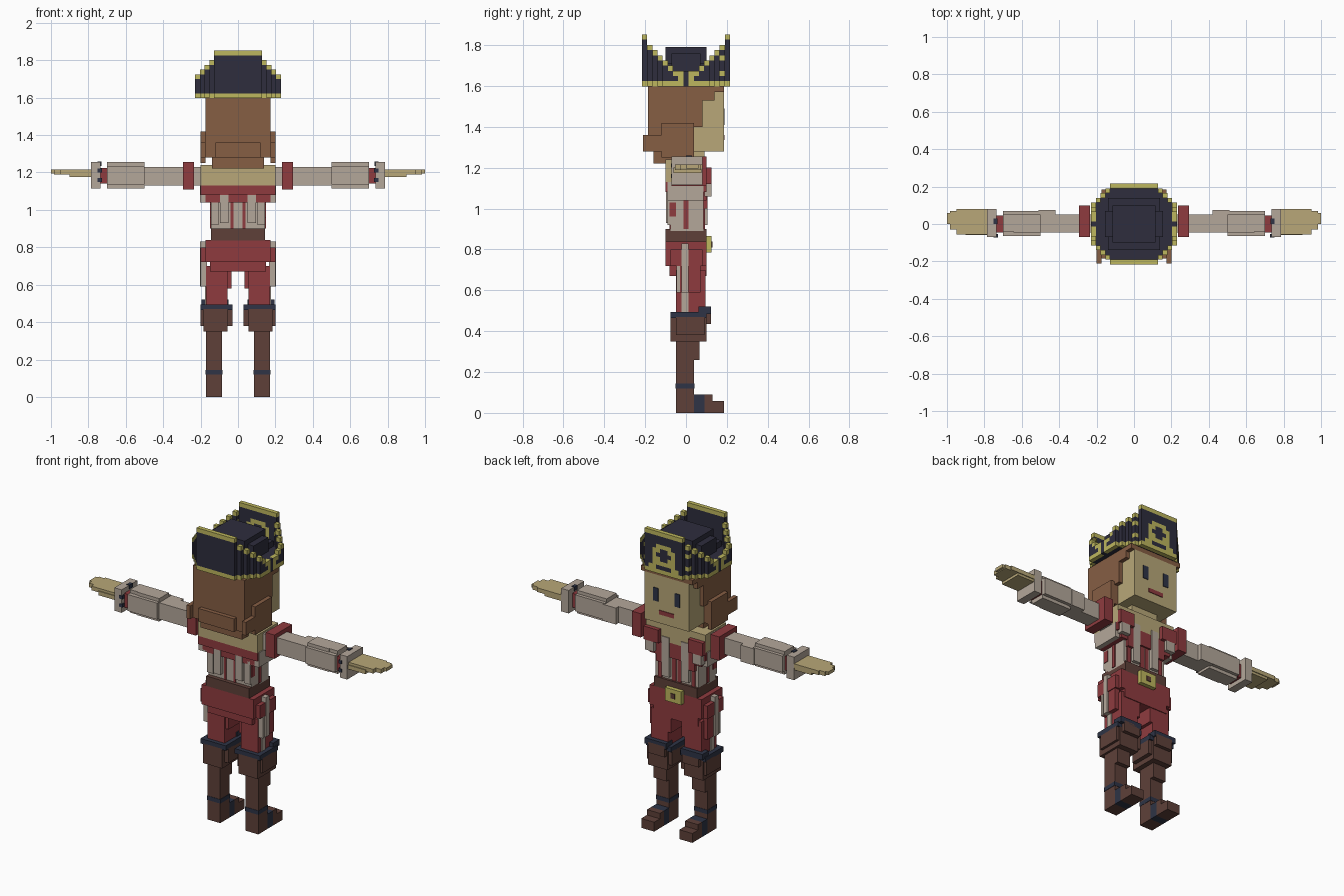
import bpy
import bmesh
from mathutils import Vector

# ---------- materials ----------
def material(name, rgb):
    lin = [((c / 255 + 0.055) / 1.055) ** 2.4 for c in rgb]
    m = bpy.data.materials.new(name)
    m.diffuse_color = (*lin, 1)
    return m

NAVY = material("navy felt", (46, 45, 61))
GOLD = material("gold trim", (190, 183, 94))
HAIR = material("brown hair", (134, 94, 68))
SKIN = material("skin", (184, 167, 120))
LINEN = material("linen", (180, 167, 154))
RED = material("red cloth", (143, 59, 63))
LEATHER = material("dark leather", (94, 64, 57))
BAND = material("blue band", (46, 52, 70))

# ---------- helpers ----------
def finish(name, bm, mats):
    me = bpy.data.meshes.new(name)
    bm.to_mesh(me)
    bm.free()
    for m in mats:
        me.materials.append(m)
    ob = bpy.data.objects.new(name, me)
    bpy.context.collection.objects.link(ob)
    return ob

def part(name, mat, boxes, mirror=False):
    """Boxes are (x0, x1, y0, y1, z0, z1); mirror copies them across x."""
    bm = bmesh.new()
    for x0, x1, y0, y1, z0, z1 in boxes:
        for s in ((1, -1) if mirror else (1,)):
            vs = bmesh.ops.create_cube(bm, size=1)["verts"]
            size = Vector((x1 - x0, y1 - y0, z1 - z0))
            mid = Vector((s * (x0 + x1) / 2, (y0 + y1) / 2, (z0 + z1) / 2))
            for v in vs:
                v.co = v.co * size + mid
    return finish(name, bm, [mat])

def voxels(name, cells, u, origin, mats):
    """Skin a {(i, j, k): material index} grid with its exposed faces."""
    bm = bmesh.new()
    grid = {}
    def vert(p):
        if p not in grid:
            grid[p] = bm.verts.new(origin + Vector(p) * u)
        return grid[p]
    for c, mi in cells.items():
        for a in range(3):
            for s in (0, 1):
                n = list(c)
                n[a] += 1 if s else -1
                if tuple(n) in cells:
                    continue
                b, d = (a + 1) % 3, (a + 2) % 3
                quad = []
                for p, q in ((0, 0), (1, 0), (1, 1), (0, 1)):
                    w = list(c)
                    w[a] += s
                    w[b] += p
                    w[d] += q
                    quad.append(vert(tuple(w)))
                f = bm.faces.new(quad if s else quad[::-1])
                f.material_index = mi
    return finish(name, bm, mats)

# ---------- hat: turned-up brim around a low crown ----------
U = 0.0254
RIM = [3, 3, 3, 4, 5, 6, 7, 8, 10]            # brim height by distance from the side notch
EMBLEM = ["..........", ".##....##.", "..######..", "..##..##..",
          "..#....#..", "..##..##..", "...####..."]

def in_plan(i, j):
    x, y = abs(i - 8.5), abs(j - 8)
    return x < 9 and y < 9 and x + y <= 12.6

hat = {}
for i in range(18):
    for j in range(17):
        if not in_plan(i, j):
            continue
        d = abs(j - 8)
        ring = not all(in_plan(i + a, j + b) for a, b in ((1, 0), (-1, 0), (0, 1), (0, -1)))
        h = RIM[d] if ring else 3
        for k in range(h):
            gold = ring and d > 0 and (k == 0 or k == h - 1 or d == 1)
            if j == 16 and 0 < k < len(EMBLEM) and 4 <= i <= 13:
                gold = gold or EMBLEM[k][i - 4] == "#"
            if j == 15 and ring and k in (2, 5):
                gold = True
            hat[i, j, k] = int(gold)
voxels("hat_brim", hat, U, Vector((-9 * U, -8.5 * U, 1.598)), [NAVY, GOLD])
part("hat_crown", NAVY, [(-.155, .155, -.07, .07, 1.65, 1.76),
                         (-.115, .115, -.10, .10, 1.65, 1.79),
                         (-.14, .14, -.14, .14, 1.65, 1.71)])

# ---------- head ----------
part("face", SKIN, [(-.15, .15, .03, .185, 1.28, 1.57)])
part("hair", HAIR, [(-.175, .175, -.185, .04, 1.28, 1.60),
                    (-.14, .14, -.16, .03, 1.22, 1.28),
                    (-.12, .12, -.21, -.185, 1.28, 1.36),
                    (-.175, .175, .04, .185, 1.57, 1.60)])
part("hair_sides", HAIR, [(.15, .175, .04, .08, 1.40, 1.57),
                          (.15, .175, .08, .14, 1.53, 1.57),
                          (.175, .20, -.21, -.12, 1.28, 1.36),
                          (.175, .20, -.12, .04, 1.25, 1.42)], True)
part("eyes", BAND, [(.055, .09, .184, .189, 1.41, 1.49)], True)
part("mouth", RED, [(-.05, .05, .184, .189, 1.335, 1.36)])
part("neck", SKIN, [(-.09, .09, -.06, .09, 1.22, 1.30)])

# ---------- torso ----------
part("shoulders", SKIN, [(-.20, .20, -.10, .10, 1.13, 1.24)])
part("chest", RED, [(-.20, .20, -.10, .10, 1.08, 1.13),
                    (-.175, .175, -.09, .10, 1.04, 1.08)])
part("shirt", LINEN, [(-.145, .145, -.075, .085, .89, 1.05)])
part("shirt_sides", LINEN, [(.15, .204, -.09, .085, 1.04, 1.13),
                            (.05, .095, -.098, -.07, .93, 1.09),
                            (.105, .145, -.09, -.07, .92, 1.06),
                            (.04, .09, .08, .105, .92, 1.16),
                            (.13, .19, .09, .125, 1.06, 1.12)], True)
part("collar_flaps", RED, [(.10, .20, .10, .125, 1.12, 1.20),
                           (.09, .13, .08, .105, 1.0, 1.12)], True)
part("shirt_stripes", RED, [(.10, .125, .08, .092, .90, 1.06),
                            (.143, .15, -.012, .012, .90, 1.04),
                            (.025, .04, -.08, -.07, .90, 1.05),
                            (.005, .03, .08, .09, .90, 1.13),
                            (.125, .149, -.08, -.05, .96, 1.03)], True)
part("belt", LEATHER, [(-.145, .145, -.10, .10, .835, .90)])
part("buckle", GOLD, [(-.055, .055, .095, .125, .785, .865)])
part("buckle_center", LEATHER, [(-.014, .014, .124, .129, .81, .84)])

# ---------- arms ----------
part("shoulder_cuffs", RED, [(.235, .295, -.07, .10, 1.11, 1.255)], True)
part("sleeves", LINEN, [(.19, .44, -.045, .05, 1.13, 1.23),
                        (.42, .51, -.045, .075, 1.13, 1.23),
                        (.50, .70, -.065, .07, 1.135, 1.235),
                        (.50, .645, -.045, .05, 1.115, 1.255),
                        (.64, .70, -.04, .05, 1.115, 1.255)], True)
part("wrists", RED, [(.69, .74, -.045, .045, 1.14, 1.225)], True)
part("wrist_cuffs", LINEN, [(.735, .785, -.07, .08, 1.115, 1.255)], True)
part("cuff_buttons", BAND, [(.728, .75, y, y + .02, z, z + .02)
                            for y in (-.073, .02) for z in (1.15, 1.20)]
     + [(.73, .75, .0, .03, 1.235, 1.259)], True)
part("hands", SKIN, [(.785, .90, -.06, .075, 1.175, 1.20),
                     (.785, .95, -.055, .08, 1.19, 1.215),
                     (.95, .985, -.03, .07, 1.19, 1.215),
                     (.985, 1.0, 0, .06, 1.195, 1.215)], True)

# ---------- trousers ----------
part("hips", RED, [(-.175, .175, -.10, .10, .72, .84),
                   (-.20, .20, -.075, .08, .72, .80),
                   (-.15, .15, -.08, .10, .67, .72)])
part("trouser_legs", RED, [(.055, .17, -.05, .095, .47, .70),
                           (.035, .17, -.04, .095, .58, .70),
                           (.165, .195, -.045, .07, .59, .72)], True)
part("trouser_stripes", LINEN, [(.165, .203, -.022, .012, .59, .83),
                                (.165, .176, -.022, .012, .48, .60),
                                (.165, .20, -.046, -.03, .59, .72)], True)

# ---------- boots ----------
part("boot_tops", LEATHER, [(.03, .20, -.05, .09, .38, .47),
                            (.055, .185, -.075, .10, .35, .47),
                            (.06, .17, .09, .122, .435, .50)], True)
part("boot_top_bands", BAND, [(.03, .20, -.075, .10, .465, .495),
                              (.05, .195, .06, .122, .485, .52)], True)
part("boot_shafts", LEATHER, [(.085, .172, -.05, .065, .26, .38),
                              (.085, .172, -.05, .04, 0, .26)], True)
part("ankle_bands", BAND, [(.083, .174, -.052, .042, .12, .145)], True)
part("boot_feet", LEATHER, [(.085, .172, .09, .13, 0, .09),
                            (.085, .172, .13, .185, 0, .057)], True)
part("foot_straps", BAND, [(.085, .172, .04, .092, 0, .09)], True)
